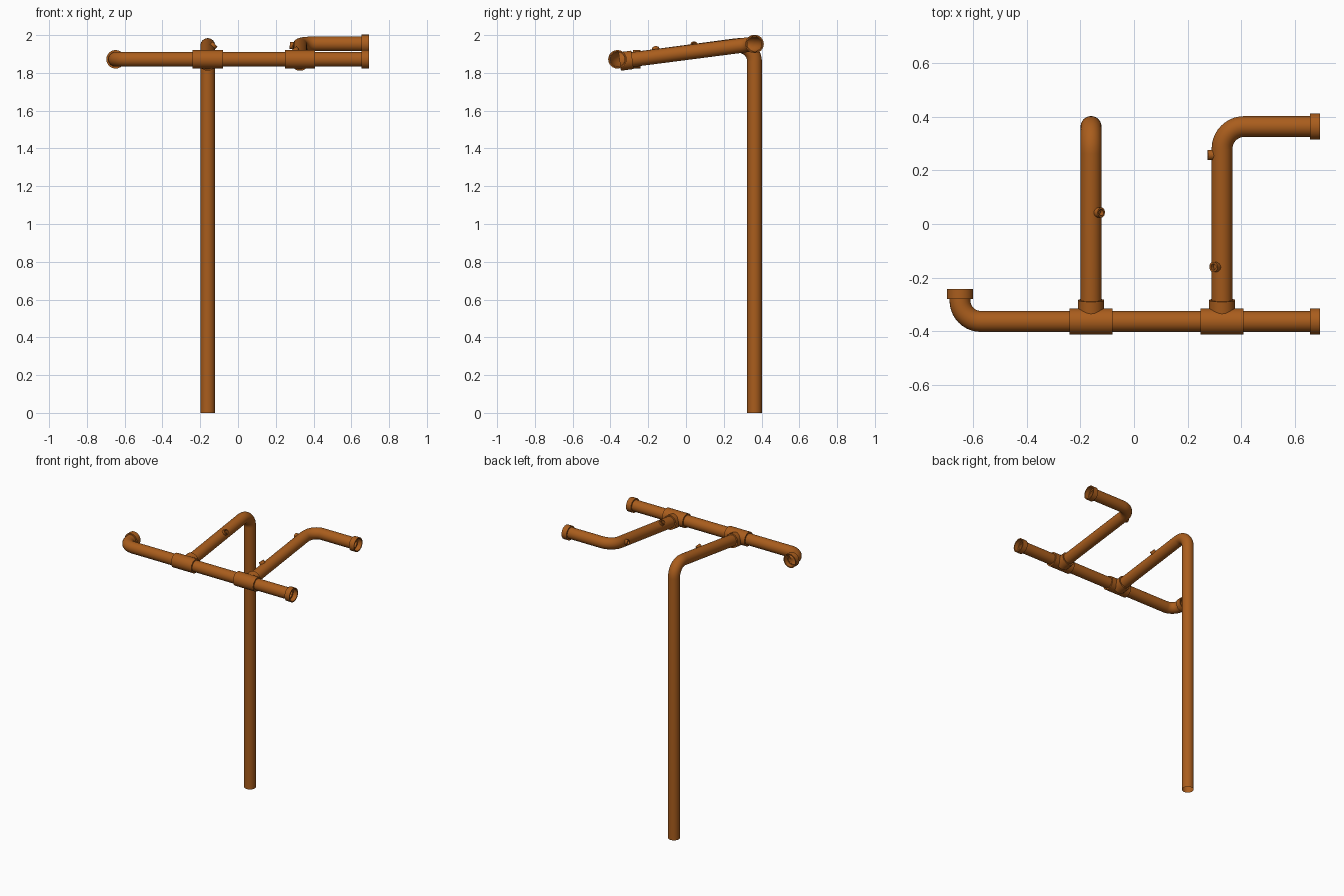
import bpy, bmesh, math
from mathutils import Vector

if "Cube" in bpy.data.objects:
    bpy.data.objects.remove(bpy.data.objects["Cube"])

R, RC, N = 0.039, 0.049, 24          # pipe radius, collar radius, sides
brown = bpy.data.materials.new("brown_paint")
brown.diffuse_color = (0.40, 0.11, 0.012, 1)
brown.use_nodes = True
brown.node_tree.nodes["Principled BSDF"].inputs["Base Color"].default_value = brown.diffuse_color


def skin(name, rings):
    """rings: list of (centre, axis, radius); joined in order into a tube surface."""
    bm = bmesh.new()
    prev_t = u = last = None
    for c, t, r in rings:
        t = Vector(t).normalized()
        if u is None:
            u = t.orthogonal().normalized()
        else:
            u = prev_t.rotation_difference(t) @ u
        w = t.cross(u)
        vs = [bm.verts.new(Vector(c) + r * (math.cos(a) * u + math.sin(a) * w))
              for a in (2 * math.pi * i / N for i in range(N))]
        if last:
            for i in range(N):
                j = (i + 1) % N
                bm.faces.new((last[i], last[j], vs[j], vs[i]))
        last, prev_t = vs, t
    me = bpy.data.meshes.new(name)
    bm.to_mesh(me)
    bm.free()
    ob = bpy.data.objects.new(name, me)
    bpy.context.collection.objects.link(ob)
    me.materials.append(brown)
    bpy.context.view_layer.objects.active = ob
    ob.select_set(True)
    bpy.ops.object.shade_smooth_by_angle(angle=math.radians(35))
    ob.select_set(False)


def pipe(name, a, corner, b, bend=0.08, steps=10):
    """Open pipe from a to b with a rounded bend at the corner."""
    a, k, b = Vector(a), Vector(corner), Vector(b)
    d1, d2 = (k - a).normalized(), (b - k).normalized()
    ang = d1.angle(d2)
    p = k - d1 * bend * math.tan(ang / 2)
    side = (d2 - d1 * d1.dot(d2)).normalized()
    rings = [(a, d1, R)]
    for i in range(steps + 1):
        s = ang * i / steps
        rings.append((p + bend * (math.sin(s) * d1 + (1 - math.cos(s)) * side),
                      math.cos(s) * d1 + math.sin(s) * side, R))
    rings.append((b, d2, R))
    skin(name, rings)


def ring(name, start, axis, profile):
    """Turned part: profile of (distance along axis, radius)."""
    axis = Vector(axis).normalized()
    skin(name, [(Vector(start) + axis * d, axis, r) for d, r in profile])


Y, Z0 = 0.363, 1.872                 # pipe offset in depth, main rail height
SLOPE = 0.134
BZ, TOP = 1.860, 1.957               # branch heights at the rail and at the back
X1, X2, XE, XL = -0.16, 0.328, 0.693, -0.648
CAP = [(0, R - .001), (0, RC), (.038, RC), (.038, .042), (.006, .042), (.006, R - .001)]

# Main rail with its left elbow
pipe("main_rail", (XE - .036, -Y, Z0), (XL, -Y, Z0), (XL, -.277, Z0), 0.078)

# Post with sloped arm, and sloped branch turning right
s = -Y + .03
zs = BZ + .03 * SLOPE
pipe("post_and_arm", (X1, s, zs), (X1, Y, TOP), (X1, Y, 0), 0.085)
pipe("upper_branch", (X2, s, zs), (X2, Y, TOP - .003), (XE - .036, Y, TOP - .003), 0.083)

# Open end collars
ring("rail_end_collar", (XE - .038, -Y, Z0), (1, 0, 0), CAP)
ring("branch_end_collar", (XE - .038, Y, TOP - .004), (1, 0, 0), CAP)
ring("elbow_end_collar", (XL, -.28, Z0), (0, 1, 0), CAP)

# Tee fittings: sleeve along the rail plus a sloped socket
for x, side in ((X1, "left"), (X2, "right")):
    ring(side + "_tee_sleeve", (x - .08, -Y, Z0), (1, 0, 0),
         [(0, R), (0, RC), (.16, RC), (.16, R)])
    ring(side + "_tee_socket", (x, -Y + .012, BZ), (0, 1, SLOPE),
         [(0, RC), (.068, RC), (.068, R)])

# Small hollow bosses on the sloped pipes
for i, (x, y, dx, dz) in enumerate(((X1, .043, 1, 1), (X2, -.16, -.6, .8), (X2, .257, -1, 0.05))):
    ring(f"boss_{i + 1}", (x, y, BZ + (y + Y) * SLOPE), (dx, 0, dz),
         [(.03, .019), (.054, .019), (.054, .012), (.036, .012), (.036, .0005)])
